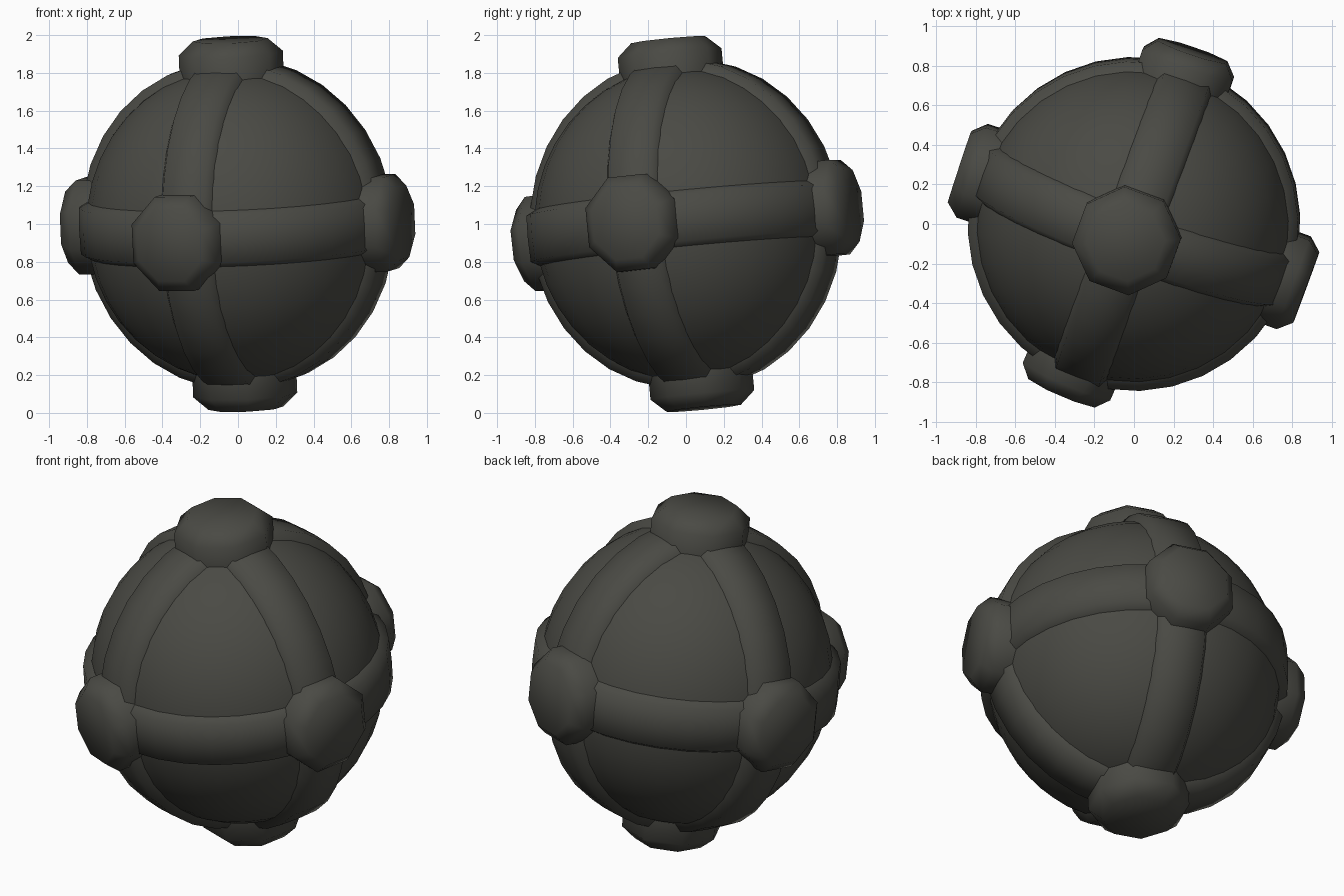
import bpy, bmesh, math
from mathutils import Vector, Matrix

if "Cube" in bpy.data.objects:
    bpy.data.objects.remove(bpy.data.objects["Cube"])

mat = bpy.data.materials.new("dark olive grey")
mat.diffuse_color = (0.068, 0.068, 0.058, 1)
mat.use_nodes = True
mat.node_tree.nodes["Principled BSDF"].inputs["Base Color"].default_value = mat.diffuse_color

# Tilted frame of the ball: local x = right boss, z = top boss
up = Vector((-0.042, -0.095, 0.99)).normalized()
yaw = math.radians(-20.2)
right = Vector((math.cos(yaw), math.sin(yaw), 0.006))
right = (right - up * right.dot(up)).normalized()
back = up.cross(right)
frame = Matrix((right, back, up)).transposed().to_4x4()
PLACE = Matrix.Translation((0, 0, 1)) @ frame @ Matrix.Diagonal((1, 1, 1.04, 1))


def finish(name, bm, turn):
    bmesh.ops.recalc_face_normals(bm, faces=bm.faces)
    bm.transform(PLACE @ turn)
    me = bpy.data.meshes.new(name)
    bm.to_mesh(me)
    bm.free()
    me.materials.append(mat)
    ob = bpy.data.objects.new(name, me)
    bpy.context.collection.objects.link(ob)
    me.shade_smooth()


def lathe(profile, sides, start=0.0, cap=False):
    """Turn (radius, height) points around local z."""
    bm = bmesh.new()
    rings = []
    for r, h in profile:
        angs = [start + 2 * math.pi * i / sides for i in range(sides)]
        rings.append([bm.verts.new((r * math.cos(a), r * math.sin(a), h)) for a in angs])
    for a, b in zip(rings, rings[1:]):
        for i in range(sides):
            j = (i + 1) % sides
            bm.faces.new((a[i], a[j], b[j], b[i]))
    if cap:
        bm.faces.new(rings[-1])
    return bm


# Round body
bm = bmesh.new()
bmesh.ops.create_uvsphere(bm, u_segments=32, v_segments=20, radius=0.803)
finish("body", bm, Matrix())


def rot(deg, axis):
    return Matrix.Rotation(math.radians(deg), 4, axis)


X90, Y90 = rot(90, 'X'), rot(90, 'Y')

# Three raised bands with soft sloping edges, one around each axis
band = [(0.775, -0.15), (0.838, -0.118), (0.842, 0), (0.838, 0.118), (0.775, 0.15)]
for name, turn in (("level_band", Matrix()), ("side_band", X90), ("cross_band", Y90)):
    finish(name, lathe(band, 32), turn)

# Six eight-sided bosses with sloped rims; the upright pair stands a little taller
c = math.cos(math.pi / 8)
turns = {"top": Matrix(), "bottom": rot(180, 'X'),
         "front": rot(-3, 'Z') @ rot(1, 'X') @ X90, "back": rot(1.5, 'Z') @ X90.inverted(),
         "right": Y90, "left": rot(2, 'Z') @ Y90.inverted()}
for side, turn in turns.items():
    w, tall = (0.255, 0.013) if side in ("top", "bottom") else (0.241, 0)
    boss = [(w / c, 0.73), (w / c, 0.862 + tall), (0.183 / c, 0.93 + tall)]
    finish(side + "_boss", lathe(boss, 8, math.pi / 8, cap=True), turn)
